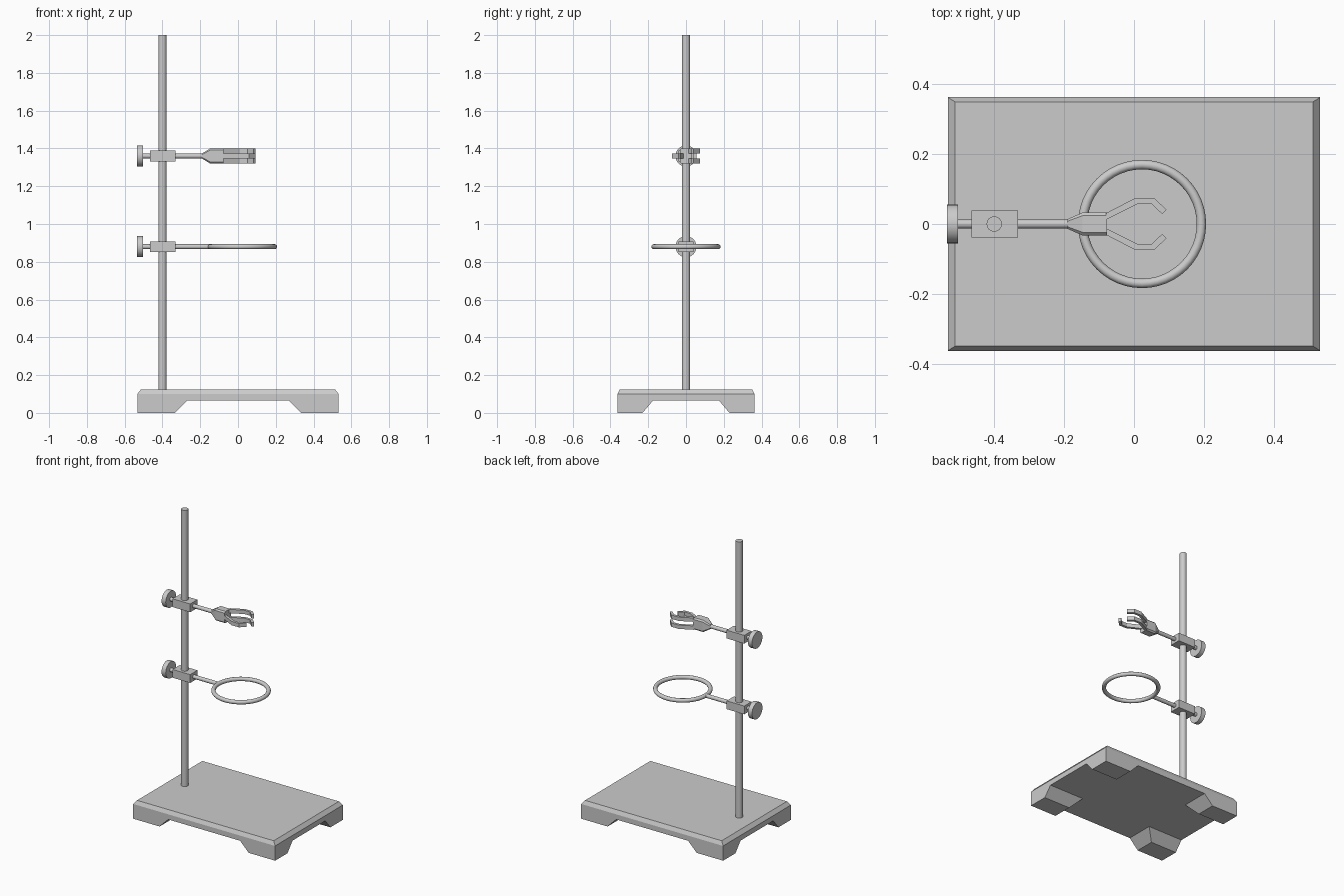
import bpy, math

if "Cube" in bpy.data.objects:
    bpy.data.objects.remove(bpy.data.objects["Cube"])

ROD_X = -0.40


def loft(name, loops):
    """Closed solid through a list of equal-length point loops."""
    n = len(loops[0])
    verts = [p for loop in loops for p in loop]
    faces = [(k * n + i, k * n + (i + 1) % n, (k + 1) * n + (i + 1) % n, (k + 1) * n + i)
             for k in range(len(loops) - 1) for i in range(n)]
    faces += [tuple(reversed(range(n))), tuple(range((len(loops) - 1) * n, len(loops) * n))]
    me = bpy.data.meshes.new(name)
    me.from_pydata(verts, [], faces)
    ob = bpy.data.objects.new(name, me)
    bpy.context.collection.objects.link(ob)
    bpy.context.view_layer.objects.active = ob
    bpy.ops.object.select_all(action='DESELECT')
    ob.select_set(True)
    bpy.ops.object.mode_set(mode='EDIT')
    bpy.ops.mesh.select_all(action='SELECT')
    bpy.ops.mesh.normals_make_consistent(inside=False)
    bpy.ops.object.mode_set(mode='OBJECT')
    return ob


def rect(x0, x1, y0, y1, z):
    return [(x0, y0, z), (x1, y0, z), (x1, y1, z), (x0, y1, z)]


def smooth():
    bpy.ops.object.shade_smooth_by_angle(angle=math.radians(35))


def x_cyl(name, x0, x1, z, r, sides=24):
    """Cylinder lying along x."""
    bpy.ops.mesh.primitive_cylinder_add(vertices=sides, radius=r, depth=x1 - x0,
                                        location=((x0 + x1) / 2, 0, z),
                                        rotation=(0, math.pi / 2, 0))
    bpy.context.object.name = name
    smooth()


# Base plate with chamfered top edge
loft("base_plate", [rect(-.533, .533, -.363, .363, .065),
                    rect(-.533, .533, -.363, .363, .10),
                    rect(-.513, .513, -.35, .35, .125)])

# Four corner feet, sloped on their inner sides
for sx in (-1, 1):
    for sy in (-1, 1):
        loft("base_foot", [rect(sx * .533, sx * .335, sy * .363, sy * .23, 0),
                           rect(sx * .533, sx * .27, sy * .363, sy * .175, .065)])

# Upright rod
bpy.ops.mesh.primitive_cylinder_add(vertices=24, radius=.022, depth=1.88,
                                    location=(ROD_X, 0, 1.06))
bpy.context.object.name = "upright_rod"
smooth()


# Boss head with thumb screw and arm
def boss(prefix, z, arm_end):
    loft(prefix + "_block", [rect(-.465, -.332, -.039, .039, z - .028),
                             rect(-.465, -.332, -.039, .039, z + .028)])
    x_cyl(prefix + "_knob", -.535, -.504, z, .056)
    x_cyl(prefix + "_screw", -.51, -.46, z, .013, 16)
    x_cyl(prefix + "_arm", -.34, arm_end, z, .013, 16)


boss("ring", .88, -.145)
boss("clamp", 1.36, -.18)

# Support ring
bpy.ops.mesh.primitive_torus_add(major_radius=.17, minor_radius=.0135, major_segments=48,
                                 minor_segments=12, location=(.023, 0, .88))
bpy.context.object.name = "support_ring"
smooth()


# Clamp body: flared block with chamfered edges
def octagon(x, hy, hz, c):
    pts = [(hy, hz - c), (hy - c, hz), (c - hy, hz), (-hy, hz - c),
           (-hy, c - hz), (c - hy, -hz), (hy - c, -hz), (hy, c - hz)]
    return [(x, y, 1.36 + z) for y, z in pts]


loft("clamp_body", [octagon(-.19, .014, .014, .006), octagon(-.147, .033, .04, .009),
                    octagon(-.077, .033, .04, .009)])

# Three bent fingers: one in front, two behind
outer = [(-.08, .031), (.003, .074), (.058, .074), (.093, .041)]
inner = [(-.08, .012), (.01, .057), (.051, .057), (.081, .028)]
for name, side, z in (("finger_front", -1, 1.36), ("finger_back_top", 1, 1.387),
                      ("finger_back_low", 1, 1.333)):
    loft(name, [[(ox, side * oy, z - .013), (ix, side * iy, z - .013),
                 (ix, side * iy, z + .013), (ox, side * oy, z + .013)]
                for (ox, oy), (ix, iy) in zip(outer, inner)])
